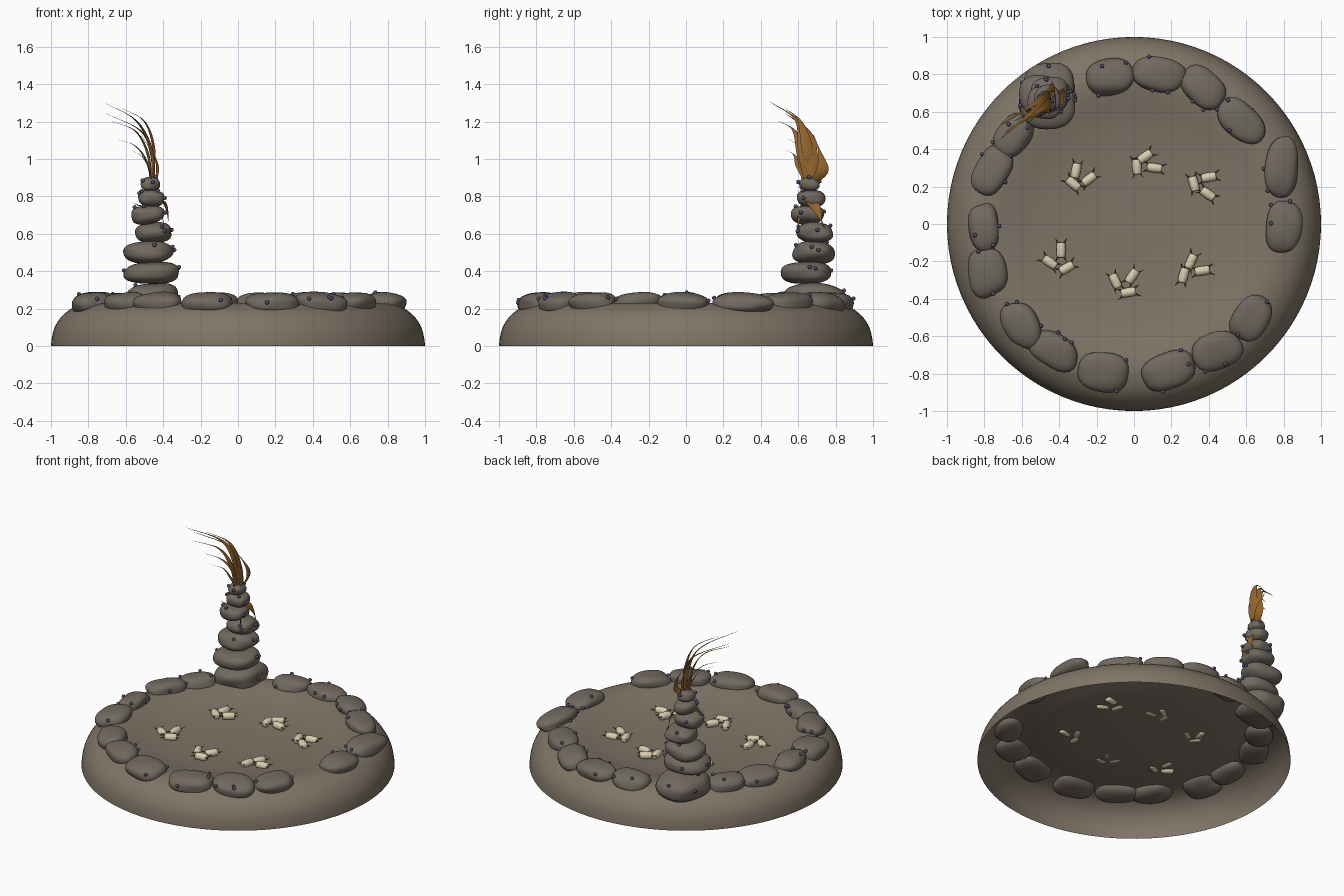
import bpy, bmesh, math, random
from mathutils import Vector, Matrix

if "Cube" in bpy.data.objects:
    bpy.data.objects.remove(bpy.data.objects["Cube"])

random.seed(7)


def material(name, rgb):
    m = bpy.data.materials.new(name)
    m.diffuse_color = (*rgb, 1)
    m.use_nodes = True
    m.node_tree.nodes["Principled BSDF"].inputs["Base Color"].default_value = m.diffuse_color
    return m


EARTH = material("earth brown", (0.215, 0.178, 0.135))
STONE = material("stone grey", (0.165, 0.142, 0.117))
PEBBLE = material("violet pebble", (0.085, 0.070, 0.135))
CREAM = material("pale cream", (0.70, 0.60, 0.43))
LEAF = material("dry leaf", (0.30, 0.135, 0.028))
THORN = material("thorn brown", (0.22, 0.105, 0.03))


def finish(bm, name, mats, angle=None):
    me = bpy.data.meshes.new(name)
    bm.to_mesh(me)
    bm.free()
    ob = bpy.data.objects.new(name, me)
    bpy.context.collection.objects.link(ob)
    for m in mats:
        me.materials.append(m)
    for p in me.polygons:
        p.use_smooth = True
    if angle:
        bpy.context.view_layer.objects.active = ob
        ob.select_set(True)
        bpy.ops.object.shade_smooth_by_angle(angle=math.radians(angle))
        ob.select_set(False)
    return ob


def lathe(bm, profile, n):
    """Revolve (radius, z) points about z; radius 0 makes a pole."""
    rings = []
    for r, z in profile:
        if r < 1e-5:
            rings.append([bm.verts.new((0, 0, z))] * n)
        else:
            rings.append([bm.verts.new((r * math.cos(2 * math.pi * i / n),
                                        r * math.sin(2 * math.pi * i / n), z)) for i in range(n)])
    for a, b in zip(rings, rings[1:]):
        for i in range(n):
            j = (i + 1) % n
            vs = list(dict.fromkeys((a[i], a[j], b[j], b[i])))
            bm.faces.new(vs)


def smooth_curve(pts, steps):
    """Catmull-Rom through the points."""
    P = [Vector(p) for p in pts]
    P = [2 * P[0] - P[1]] + P + [2 * P[-1] - P[-2]]
    out = []
    for i in range(1, len(P) - 2):
        a, b, c, d = P[i - 1:i + 3]
        for k in range(steps):
            t = k / steps
            out.append(0.5 * (2 * b + (c - a) * t + (2 * a - 5 * b + 4 * c - d) * t * t
                              + (3 * b - a - 3 * c + d) * t ** 3))
    out.append(P[-2])
    return out


# Hollow, open-bottomed mound with a dished floor
bm = bmesh.new()
prof = smooth_curve([(1, 0), (0.995, 0.045), (0.98, 0.10), (0.945, 0.155), (0.89, 0.20), (0.82, 0.225),
                     (0.75, 0.229), (0.67, 0.216), (0.55, 0.19), (0.38, 0.17), (0.2, 0.16), (0, 0.156)], 3)
lathe(bm, [(max(p.x, 0), p.y) for p in prof], 96)
finish(bm, "mound", [EARTH])

pebbles = bmesh.new()


def stone(name, c, size, turn=0, tilt=0, axis=(1, 0, 0), count=2):
    """Lumpy rounded boulder with a few pebbles stuck on it."""
    bm = bmesh.new()
    bmesh.ops.create_icosphere(bm, subdivisions=4, radius=1)
    waves = [(Vector([random.uniform(-1, 1) for _ in range(3)]).normalized() * random.uniform(1.5, 2.8),
              random.uniform(0, 6.28)) for _ in range(4)]
    M = (Matrix.Translation(c) @ Matrix.Rotation(tilt, 4, Vector(axis))
         @ Matrix.Rotation(math.radians(turn), 4, 'Z') @ Matrix.Diagonal((*[s / 2 for s in size], 1)))
    for v in bm.verts:
        n = v.co.copy()
        box = sum(abs(q) ** 2.5 for q in n) ** (-1 / 2.5)
        v.co = M @ (n * box * (1 + sum(0.035 * math.sin(w.dot(n) * 1.6 + f) for w, f in waves)))
    bm.normal_update()
    ups = [v for v in bm.verts if -0.1 < v.normal.z < 0.95 and v.co.z > c[2]]
    for v in random.sample(ups, count):
        bmesh.ops.create_icosphere(pebbles, subdivisions=2, radius=0.0115,
                                   matrix=Matrix.Translation(v.co + v.normal * 0.005))
    finish(bm, name, [STONE])


# Ring of boulders on the rim: x, y, length, width, turn
ring = [(-.13, .79, .25, .19, 8), (.13, .80, .27, .19, -8), (.37, .73, .25, .19, -38),
        (.58, .55, .29, .18, -42), (.79, .30, .31, .18, 85), (.80, -.02, .27, .19, 83),
        (.63, -.50, .25, .19, 60), (.44, -.68, .28, .20, 25), (.19, -.79, .29, .20, 18),
        (-.17, -.79, .27, .21, -8), (-.43, -.68, .27, .18, -27), (-.60, -.54, .26, .18, -62),
        (-.79, -.26, .26, .20, -80), (-.80, -.02, .26, .16, 95), (-.76, .28, .27, .19, 58),
        (-.64, .48, .25, .18, 50)]
for i, (x, y, l, w, a) in enumerate(ring):
    stone(f"rim_boulder_{i + 1}", (x, y, 0.229), (l, w, 0.112), a,
          0.14, (-y, x, 0), count=random.choice((2, 3, 3)))

# Stacked stone pillar: x, y, z, size x, size y, height
stack = [(-.46, .69, .25, .30, .34, .17), (-.455, .645, .39, .29, .27, .125), (-.48, .68, .50, .26, .22, .12),
         (-.45, .69, .605, .20, .19, .105), (-.48, .65, .70, .18, .18, .10),
         (-.463, .665, .79, .14, .145, .09), (-.467, .66, .865, .10, .11, .075)]
for i, (x, y, z, a, b, h) in enumerate(stack):
    stone(f"pillar_stone_{i + 1}", (x, y, z), (a, b, h), 0,
          random.uniform(-.08, .08), (random.random(), random.random(), 0), count=4)
finish(pebbles, "pebbles", [PEBBLE])


# Wind-blown dry leaves: four path points and a width
def leaf(bm, pts, width):
    path = smooth_curve(pts, 6)
    n = len(path) - 1
    side = Vector((0.22, -0.97, 0.1)).normalized()
    rows = []
    for i, p in enumerate(path):
        t = i / n
        w = width * (0.25 + 0.75 * math.sin(math.pi * min(1, t * 1.15 + 0.1))) * (1 - t) ** 0.45 / 2
        w = max(w, 0.001)
        d = (path[min(i + 1, n)] - path[max(i - 1, 0)]).normalized()
        fold = d.cross(side) * w * 0.25
        rows.append([bm.verts.new(q) for q in (p - side * w, p + fold, p + side * w)])
    for a, b in zip(rows, rows[1:]):
        for k in range(2):
            bm.faces.new((a[k], a[k + 1], b[k + 1], b[k]))


bm = bmesh.new()
for pts, w in [
    ([(-.46, .66, .87), (-.46, .64, 1.03), (-.54, .60, 1.20), (-.72, .45, 1.305)], .10),
    ([(-.45, .69, .87), (-.46, .67, 1.02), (-.52, .65, 1.15), (-.71, .53, 1.245)], .09),
    ([(-.47, .64, .87), (-.48, .62, 1.02), (-.55, .58, 1.15), (-.69, .49, 1.205)], .07),
    ([(-.46, .65, .87), (-.49, .64, .99), (-.55, .60, 1.07), (-.64, .55, 1.105)], .05),
    ([(-.45, .68, .87), (-.43, .73, .94), (-.45, .72, 1.02), (-.52, .68, 1.13)], .08),
    ([(-.47, .67, .88), (-.45, .65, 1.05), (-.50, .61, 1.20), (-.62, .53, 1.27)], .08),
    ([(-.46, .64, .88), (-.48, .60, .96), (-.52, .58, 1.02), (-.58, .53, 1.05)], .035),
    ([(-.42, .66, .78), (-.39, .68, .76), (-.375, .71, .70), (-.375, .74, .63)], .085),
    ([(-.43, .62, .74), (-.41, .61, .71), (-.40, .60, .66), (-.40, .59, .61)], .03),
    ([(-.48, .64, .77), (-.52, .63, .75), (-.55, .62, .76), (-.565, .61, .77)], .03),
]:
    leaf(bm, pts, w)
finish(bm, "dry_leaves", [LEAF])


# Pale capsules in groups of three with thorns at both ends: x, y, turn
pods = [(-.31, .285, 80), (-.24, .24, 38), (-.325, .215, -40),
        (.015, .305, 95), (.06, .36, 35), (.11, .30, -8),
        (.32, .215, 105), (.40, .25, 10), (.395, .16, -35),
        (-.39, -.14, 90), (-.45, -.205, -35), (-.36, -.235, 30),
        (-.10, -.305, 115), (-.01, -.28, 55), (-.03, -.365, 10),
        (.305, -.20, 65), (.365, -.25, 8), (.265, -.275, 75)]
H = 0.04
for i, (x, y, a) in enumerate(pods):
    bm = bmesh.new()
    lathe(bm, [(0, -H), (.017, -H), (.022, -H + .004), (.024, -H + .012), (.0255, 0),
               (.024, H - .012), (.022, H - .004), (.017, H), (0, H)], 16)
    body = set(bm.faces)
    for end in (-1, 1):
        for s in (-1, 1):
            d = Vector((0.25, s * 0.55, end)).normalized()
            M = (Matrix.Translation(Vector((0.004, s * 0.016, end * (H - .004))) + d * 0.013)
                 @ d.to_track_quat('Z', 'Y').to_matrix().to_4x4())
            bmesh.ops.create_cone(bm, segments=8, radius1=.0055, radius2=.0008, depth=.034,
                                  cap_ends=True, matrix=M)
    for f in bm.faces:
        f.material_index = 0 if f in body else 1
    # lay the pod down: local z along the heading, local x upward
    h = math.radians(a)
    R = Matrix(((0, -math.sin(h), math.cos(h)), (0, math.cos(h), math.sin(h)), (1, 0, 0))).to_4x4()
    bm.transform(Matrix.Translation((x, y, 0.187)) @ R)
    bmesh.ops.recalc_face_normals(bm, faces=bm.faces)
    finish(bm, f"pod_{i + 1}", [CREAM, THORN], 40)
